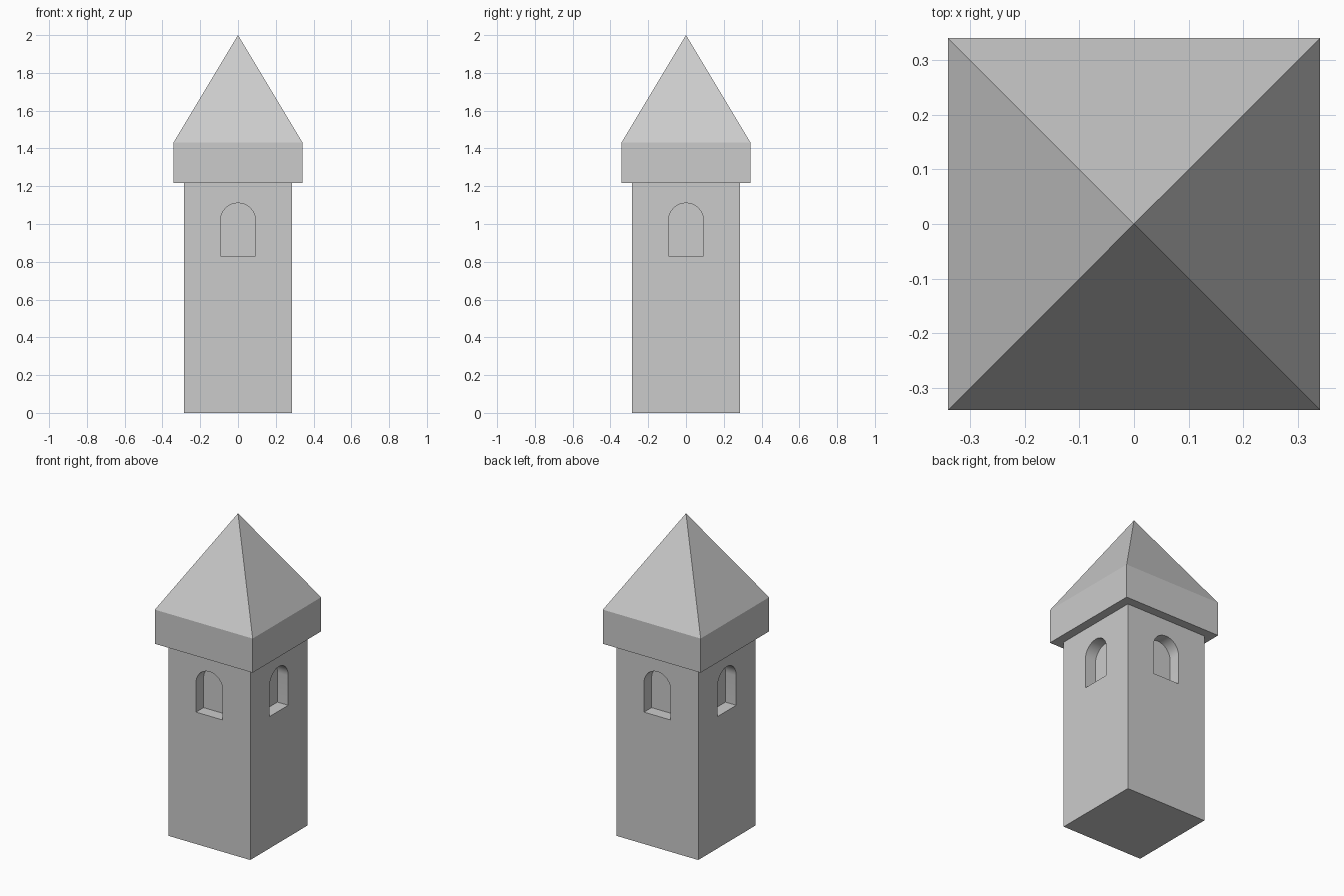
import bpy, bmesh
from math import pi, sin, cos
from mathutils import Matrix

if "Cube" in bpy.data.objects:
    bpy.data.objects.remove(bpy.data.objects["Cube"])

BODY, CAP = 0.285, 0.341            # half widths
BODY_TOP, CAP_TOP, APEX = 1.217, 1.432, 2.0
WIN_R, SILL, SPRING, DEPTH = 0.093, 0.831, 1.018, 0.075
ARCH_STEPS = 16


def make_object(name, bm):
    bmesh.ops.recalc_face_normals(bm, faces=bm.faces)
    mesh = bpy.data.meshes.new(name)
    bm.to_mesh(mesh)
    bm.free()
    obj = bpy.data.objects.new(name, mesh)
    bpy.context.collection.objects.link(obj)
    return obj


def square(bm, half, z):
    return [bm.verts.new((sx * half, sy * half, z))
            for sx, sy in ((-1, -1), (1, -1), (1, 1), (-1, 1))]


# Square tower shaft
bm = bmesh.new()
bmesh.ops.create_cube(bm, size=1, matrix=Matrix.Translation((0, 0, BODY_TOP / 2))
                      @ Matrix.Diagonal((2 * BODY, 2 * BODY, BODY_TOP, 1)))
shaft = make_object("tower_shaft", bm)

# Arched window cutters, one per side
profile = [(-WIN_R, SILL), (WIN_R, SILL)]
profile += [(WIN_R * cos(pi * i / ARCH_STEPS), SPRING + WIN_R * sin(pi * i / ARCH_STEPS))
            for i in range(ARCH_STEPS + 1)]
bm = bmesh.new()
for side in range(4):
    turn = Matrix.Rotation(side * pi / 2, 3, 'Z')
    outer = [bm.verts.new((x, -BODY - 0.1, z)) for x, z in profile]
    face = bm.faces.new(outer)
    ext = bmesh.ops.extrude_face_region(bm, geom=[face], use_keep_orig=True)
    inner = [g for g in ext["geom"] if isinstance(g, bmesh.types.BMVert)]
    bmesh.ops.translate(bm, verts=inner, vec=(0, 0.1 + DEPTH, 0))
    bmesh.ops.rotate(bm, verts=outer + inner, cent=(0, 0, 0), matrix=turn)
cutter = make_object("window_cutter", bm)
cutter.hide_render = True

# Carve the window niches, then discard the cutter
bpy.context.view_layer.objects.active = shaft
shaft.select_set(True)
mod = shaft.modifiers.new("windows", 'BOOLEAN')
mod.operation = 'DIFFERENCE'
mod.solver = 'EXACT'
mod.object = cutter
bpy.ops.object.modifier_apply(modifier=mod.name)
bpy.data.objects.remove(cutter)
bpy.ops.object.shade_smooth_by_angle(angle=pi / 6)

# Overhanging block with pyramid roof
bm = bmesh.new()
low, high = square(bm, CAP, BODY_TOP), square(bm, CAP, CAP_TOP)
tip = bm.verts.new((0, 0, APEX))
bm.faces.new(low)
for i in range(4):
    j = (i + 1) % 4
    bm.faces.new((low[i], low[j], high[j], high[i]))
    bm.faces.new((high[i], high[j], tip))
make_object("pyramid_roof", bm)
